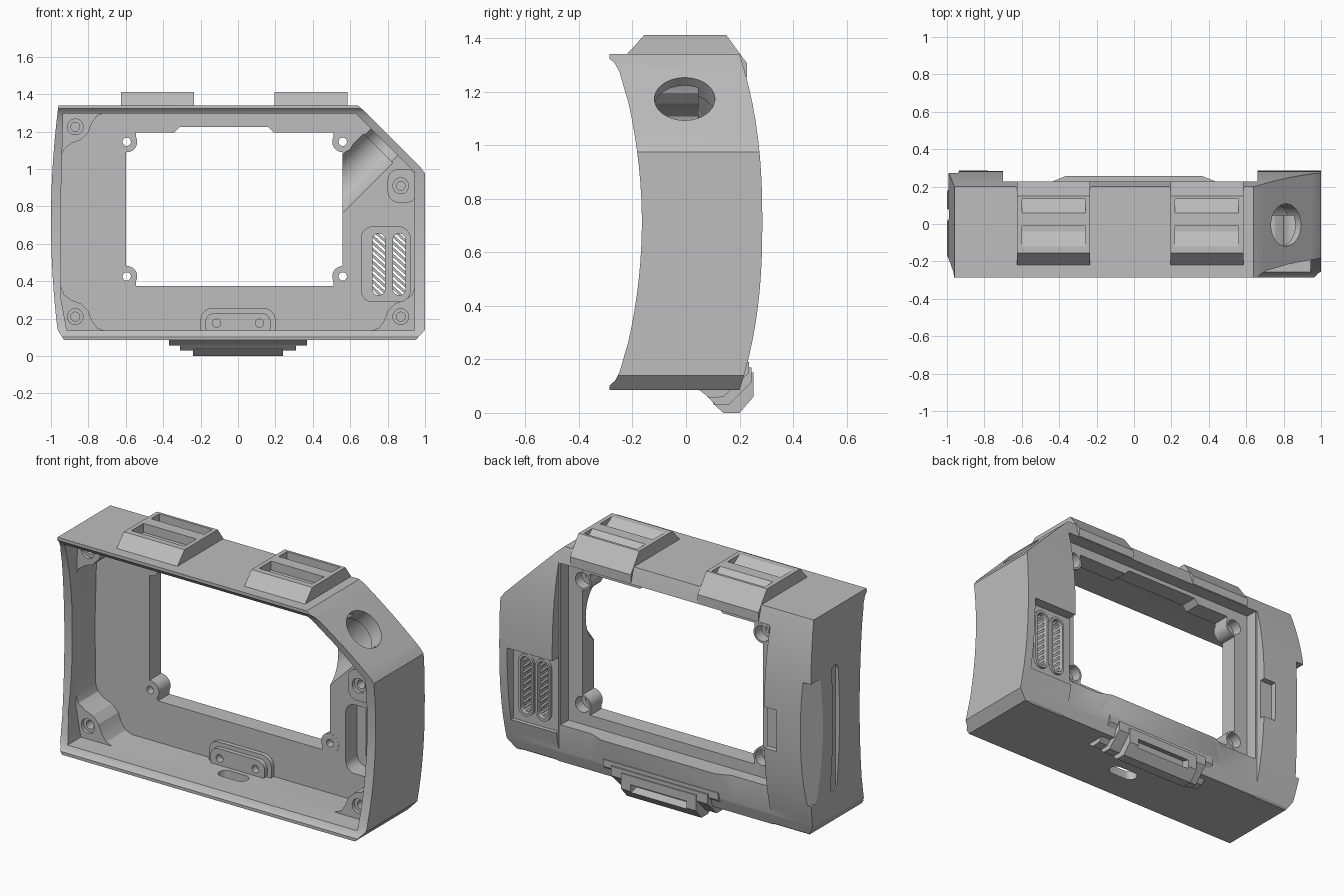
import bpy, bmesh, math
from mathutils import Matrix, Vector

if "Cube" in bpy.data.objects:
    bpy.data.objects.remove(bpy.data.objects["Cube"])

SHADE = (0.51, 0.51, 0.51, 1)
grey = bpy.data.materials.new("matte_grey")
grey.use_nodes = True
grey.diffuse_color = SHADE
grey.node_tree.nodes["Principled BSDF"].inputs["Base Color"].default_value = SHADE


def finish(name, bm):
    bmesh.ops.remove_doubles(bm, verts=bm.verts, dist=1e-5)
    bmesh.ops.recalc_face_normals(bm, faces=bm.faces)
    mesh = bpy.data.meshes.new(name)
    bm.to_mesh(mesh)
    bm.free()
    mesh.materials.append(grey)
    ob = bpy.data.objects.new(name, mesh)
    bpy.context.collection.objects.link(ob)
    return ob


def prism(name, pts, axis, a, b):
    """Extrude a 2D outline along an axis from a to b."""
    place = {"x": lambda p, t: (t, p[0], p[1]),
             "y": lambda p, t: (p[0], t, p[1]),
             "z": lambda p, t: (p[0], p[1], t)}[axis]
    bm = bmesh.new()
    low, high = ([bm.verts.new(place(p, t)) for p in pts] for t in (a, b))
    bm.faces.new(low)
    bm.faces.new(high)
    for i in range(len(pts)):
        j = (i + 1) % len(pts)
        bm.faces.new((low[i], low[j], high[j], high[i]))
    return finish(name, bm)


def box(name, x, y, z, tilt=None):
    """Box from ranges, optionally turned about its centre by (angle, axis)."""
    bm = bmesh.new()
    bmesh.ops.create_cube(bm, size=1)
    mid = Vector([(r[0] + r[1]) / 2 for r in (x, y, z)])
    size = [r[1] - r[0] for r in (x, y, z)]
    turn = Matrix.Rotation(tilt[0], 4, tilt[1]) if tilt else Matrix()
    bm.transform(Matrix.Translation(mid) @ turn @ Matrix.Diagonal((*size, 1)))
    return finish(name, bm)


def rod(name, start, end, r):
    start, end = Vector(start), Vector(end)
    d = end - start
    bm = bmesh.new()
    m = Matrix.Translation((start + end) / 2) @ d.to_track_quat("Z", "Y").to_matrix().to_4x4()
    bmesh.ops.create_cone(bm, cap_ends=True, segments=40, radius1=r, radius2=r, depth=d.length, matrix=m)
    return finish(name, bm)


def rounded(cx, cy, w, h, r, n=7):
    """Rounded rectangle outline."""
    pts = []
    for k, (sx, sy) in enumerate(((1, 1), (-1, 1), (-1, -1), (1, -1))):
        for i in range(n + 1):
            t = math.pi / 2 * (k + i / n)
            p = (cx + sx * (w / 2 - r) + r * math.cos(t), cy + sy * (h / 2 - r) + r * math.sin(t))
            if not pts or math.dist(p, pts[-1]) > 1e-5:
                pts.append(p)
    return pts[:-1] if math.dist(pts[0], pts[-1]) < 1e-5 else pts


def combine(target, tool, op="DIFFERENCE"):
    mod = target.modifiers.new("combine", "BOOLEAN")
    mod.operation, mod.object, mod.solver = op, tool, "EXACT"
    bpy.context.view_layer.objects.active = target
    bpy.ops.object.modifier_apply(modifier=mod.name)
    bpy.data.objects.remove(tool)


def cut(target, *tools):
    for t in tools:
        combine(target, t)


# Shell: front outline crossed with the bowed side profile
MID = 0.7125
left_edge = [(-1 + 0.04 * ((z - 0.72) / 0.62) ** 2, z) for z in [0.14 + 0.1 * i for i in range(13)]]
outline = [(-0.93, 0.085)] + left_edge + [(-0.955, 1.34), (0.64, 1.34), (0.675, 1.31), (0.975, 1.01),
                                         (1, 0.975), (1, 0.14), (0.95, 0.085)]
body = prism("frame_body", outline, "y", -0.4, 0.4)
flare = [(-0.285, 0.6275), (-0.285, 0.61), (-0.265, 0.592), (-0.248, 0.56), (-0.234, 0.51)]
front = [(y, MID + d) for y, d in flare]
front += [(-0.165 - 0.058 * (d / 0.48) ** 2, MID + d) for d in [0.45 - 0.06 * i for i in range(16)]]
front += [(y, MID - d) for y, d in reversed(flare)]
back = [(0.285 - 0.085 * abs(d / 0.6275) ** 2.4, MID + d) for d in [-0.6275 + 1.255 * i / 20 for i in range(21)]]
combine(body, prism("side_profile", front + back, "x", -1.2, 1.2), "INTERSECT")

# Front cavity, back recesses (with a raised middle sill) and the window
FLOOR, REAR = 0.045, 0.15
cavity = [(-0.915, 0.135), (-0.945, 0.3), (-0.95, 0.72), (-0.935, 1.295), (0.63, 1.295), (0.945, 0.98), (0.945, 0.135)]
step = [(-0.7, 0.5), (-0.7, 0.222), (-0.45, 0.222), (-0.36, 0.258), (0.36, 0.258), (0.45, 0.222),
        (0.66, 0.222), (0.66, 0.5)]
cut(body, prism("cavity", cavity, "y", -0.5, FLOOR),
    prism("rear_step", step, "z", 0, 1.25),
    box("rear_recess", (-0.69, 0.65), (REAR, 0.5), (0.31, 1.25)))
window = [(-0.6, 0.375), (0.56, 0.375), (0.56, 1.195), (0.19, 1.195), (0.16, 1.225),
          (-0.31, 1.225), (-0.34, 1.195), (-0.6, 1.195)]
cut(body, prism("window", window, "y", -0.1, 0.4))

# Button bore through the slanted shoulder, with its channel inside
cut(body, rod("button_bore", (0.945, -0.005, 1.305), (0.7, -0.005, 1.06), 0.113),
    rod("button_channel", (0.75, 0, 1.11), (0.48, 0, 0.84), 0.12))

# Screw tabs filling the window corners
for x, side in ((-0.595, 1), (0.56, -1)):
    for z, edge in ((0.425, 0.37), (1.145, 1.2)):
        corner = [x - side * 0.01, x + side * 0.05]
        combine(body, box("corner_fill", sorted(corner), (FLOOR, REAR), sorted((z, edge))), "UNION")
        combine(body, rod("window_tab", (x, FLOOR - 0.001, z), (x, REAR + 0.001, z), 0.056), "UNION")
        cut(body, rod("hole", (x, -0.1, z), (x, 0.4, z), 0.022),
            rod("counterbore", (x, 0.09, z), (x, 0.3, z), 0.045))

# Corner mounting pads, blended into the walls, with screw seats
sweep = [(-0.16, 0.085), (-0.16, 0.076), (-0.118, 0.06), (-0.088, 0.02), (-0.07, -0.03), (-0.03, -0.07),
         (0.02, -0.088), (0.06, -0.118), (0.076, -0.16), (0.085, -0.16), (0.085, 0.085)]
for x, z, sx, sz in ((-0.87, 1.225, -1, 1), (-0.87, 0.21, -1, -1), (0.87, 0.21, 1, -1), (0.87, 0.91, 1, 0)):
    shape = [(x + sx * u, z + sz * v) for u, v in sweep] if sz else rounded(x + 0.01, z, 0.16, 0.18, 0.06)
    combine(body, prism("corner_pad", shape, "y", -0.135, 0.1), "UNION")
    cut(body, rod("seat", (x, -0.3, z), (x, -0.115, z), 0.042),
        rod("screw_hole", (x, -0.2, z), (x, 0.0, z), 0.024))

# Vent pocket with two louvred slots
cut(body, prism("vent_pocket", rounded(0.79, 0.49, 0.26, 0.4, 0.06), "y", -0.2, REAR),
    box("vent_recess", (0.655, 0.95), (0.225, 0.5), (0.27, 0.7)))
for x in (0.752, 0.862):
    combine(body, prism("vent_rim", rounded(x, 0.49, 0.095, 0.36, 0.047), "y", 0.2, 0.24), "UNION")
    cut(body, prism("vent_slot", rounded(x, 0.49, 0.068, 0.33, 0.033), "y", 0, 0.5))
    for i in range(10):
        z = 0.335 + 0.0345 * i
        box("vent_louvre", (x - 0.05, x + 0.05), (0.17, 0.215), (z - 0.007, z + 0.007), (math.radians(42), "Y"))

# Right-hand side slot, corner chamfer and grip notches
cut(body, prism("side_slot", rounded(0.05, 0.66, 0.06, 0.74, 0.03), "x", -1.1, -0.975),
    prism("corner_chamfer", [(-1.03, 0.12), (-0.92, 0.31), (-1.03, 0.31)], "z", 0.28, 1.0),
    box("inner_notch", (-0.78, -0.66), (0.25, 0.4), (0.56, 0.8)))
for x in (-0.82, 0.8):
    cut(body, box("edge_notch", (x - 0.12, x + 0.12), (0.16, 0.27), (0.083, 0.103), (math.radians(45), "X")))

# Base: cable port and inner tab
cut(body, prism("cable_port", rounded(0.02, -0.07, 0.18, 0.08, 0.04), "z", 0, 0.3))
tab = prism("inner_tab", rounded(0, 0.17, 0.4, 0.17, 0.06), "y", 0.02, 0.06)
plate = prism("inner_tab_plate", rounded(0, 0.17, 0.35, 0.12, 0.05), "y", -0.005, 0.03)
combine(tab, plate, "UNION")
for x in (-0.115, 0.115):
    cut(tab, rod("tab_hole", (x, -0.1, 0.175), (x, 0.035, 0.175), 0.022))
cut(tab, box("tab_trim", (-1, 1), (-1, 1), (0, 0.12)))

# Stepped mount on the lower back edge
layers = (("mount_base", 0.37, [(0.03, 0.1), (0.09, 0.055), (0.14, 0.06), (0.235, 0.15), (0.235, 0.19), (0.15, 0.2)]),
          ("mount_step", 0.31, [(0.08, 0.06), (0.11, 0.03), (0.16, 0.03), (0.245, 0.115), (0.245, 0.17), (0.15, 0.17)]),
          ("mount_head", 0.24, [(0.1, 0.035), (0.14, 0), (0.2, 0), (0.252, 0.06), (0.252, 0.15), (0.15, 0.15)]))
for name, half, pts in layers:
    layer = prism(name, pts, "x", -half, half)
    cut(layer, box("mount_slot", (-0.18, 0.18), (0.2, 0.26), (0.055, 0.105), (math.radians(-15), "X")))

# Top rails with two pockets each
rail = [(-0.225, 1.335), (-0.155, 1.412), (0.15, 1.412), (0.228, 1.305), (0.228, 1.255), (0.17, 1.255), (0.17, 1.335)]
for name, x in (("top_rail_right", -0.43), ("top_rail_left", 0.39)):
    ob = prism(name, rail, "x", x - 0.195, x + 0.195)
    deep = [(0.06, 1.45), (0.06, 1.412), (0.135, 1.342), (0.135, 1.45)]
    ramp = [(-0.12, 1.45), (-0.12, 1.412), (-0.04, 1.36), (-0.01, 1.36), (-0.01, 1.45)]
    for pocket in (deep, ramp):
        cut(ob, prism("rail_pocket", pocket, "x", x - 0.17, x + 0.17))

bpy.ops.object.select_all(action="DESELECT")
for ob in bpy.context.scene.objects:
    if ob.type == "MESH" and ob.data.materials and ob.data.materials[0] == grey:
        ob.select_set(True)
bpy.context.view_layer.objects.active = body
bpy.ops.object.shade_smooth_by_angle(angle=math.radians(25))
